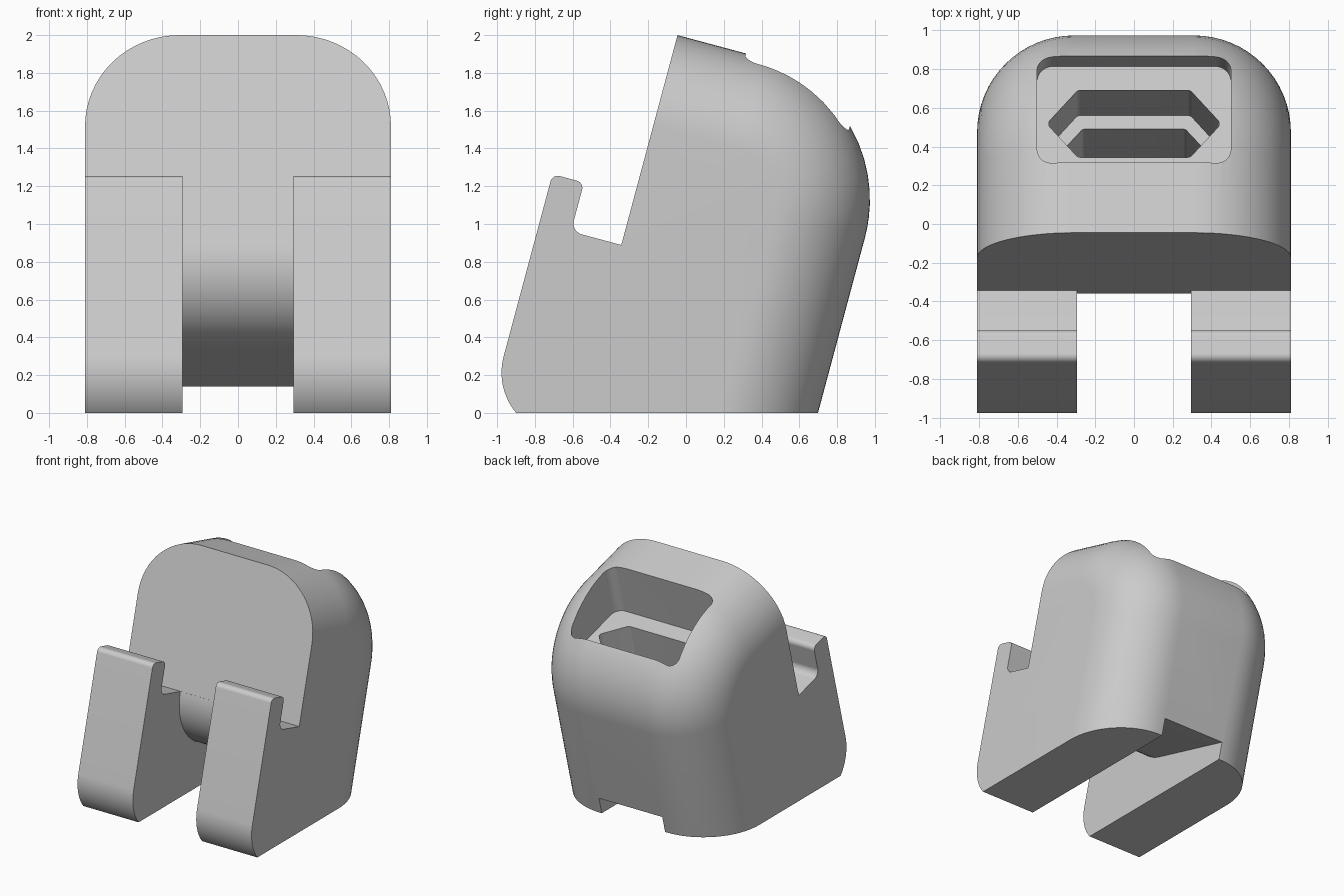
import bpy
import bmesh
import math
from mathutils import Vector

if "Cube" in bpy.data.objects:
    bpy.data.objects.remove(bpy.data.objects["Cube"], do_unlink=True)

TILT = math.radians(15)
S, C = math.sin(TILT), math.cos(TILT)
STEPS = 16

grey = bpy.data.materials.new("light_grey")
grey.use_nodes = True
colour = (0.6, 0.6, 0.6, 1)
grey.diffuse_color = colour
grey.node_tree.nodes["Principled BSDF"].inputs["Base Color"].default_value = colour


def place(x, u, v):
    """Leaning frame: u runs to the back, v runs up the stand."""
    return Vector((x, u * C + v * S, v * C - u * S))


def rounded(corners):
    """Closed outline from (a, b, radius) corners."""
    result = []
    for i, (a, b, r) in enumerate(corners):
        p = Vector((a, b))
        if r == 0:
            result.append(p)
            continue
        before = (Vector(corners[i - 1][:2]) - p).normalized()
        after = (Vector(corners[(i + 1) % len(corners)][:2]) - p).normalized()
        half = math.acos(max(-1, min(1, before.dot(after)))) / 2
        centre = p + (before + after).normalized() * (r / math.sin(half))
        start = p + before * (r / math.tan(half)) - centre
        end = p + after * (r / math.tan(half)) - centre
        for k in range(STEPS + 1):
            result.append(centre + start.lerp(end, k / STEPS).normalized() * r)
    return result


def loft(name, sections):
    """Skin equal-length rings and cap both ends."""
    bm = bmesh.new()
    rings = [[bm.verts.new(p) for p in ring] for ring in sections]
    for low, high in zip(rings, rings[1:]):
        for i in range(len(low)):
            bm.faces.new((low[i - 1], low[i], high[i], high[i - 1]))
    bm.faces.new(rings[0])
    bm.faces.new(rings[-1])
    bmesh.ops.recalc_face_normals(bm, faces=bm.faces)
    mesh = bpy.data.meshes.new(name)
    bm.to_mesh(mesh)
    bm.free()
    mesh.materials.append(grey)
    obj = bpy.data.objects.new(name, mesh)
    bpy.context.collection.objects.link(obj)
    return obj


def cut(body, cutter):
    cutter.hide_render = True
    mod = body.modifiers.new(cutter.name, "BOOLEAN")
    mod.operation = "DIFFERENCE"
    mod.solver = "EXACT"
    mod.object = cutter
    bpy.context.view_layer.objects.active = body
    bpy.ops.object.modifier_apply(modifier=mod.name)
    bpy.data.objects.remove(cutter, do_unlink=True)


def well(name, corners, bottom, top):
    """Cutter sunk along the lean, outlined in x and u."""
    outline = rounded(corners)
    return loft(name, [[place(x, u, v) for x, u in outline] for v in (bottom, top)])


def hexagon(end_x, mid_x, half_depth, r):
    mid = 0.139
    near, far = mid - half_depth, mid + half_depth
    return [(-end_x, near, r), (end_x, near, r), (mid_x, mid, r),
            (end_x, far, r), (-end_x, far, r), (-mid_x, mid, r)]


# Side outline, drawn in by d towards the outer sides to round the edges
FRONT, FOOT_END = -0.561, -0.869


def body_section(x, d):
    back = 0.675 - d
    corners = [
        (back, back * S / C, 0),
        (back, 1.92 - d, 0.78 - d),
        (FRONT, 1.92 - d, 0),
        (FRONT, 0.77, 0),
        (-0.837, 0.77, 0.06),
        (-0.837, 1.038, 0.04),
        (-1.01, 1.038, 0.04),
        (-1.01, -0.13, 0.335),
        (FOOT_END, FOOT_END * S / C, 0),
    ]
    return [place(x, u, v) for u, v in rounded(corners)]


# Body with both legs
right_half = []
for k in range(STEPS + 1):
    t = math.pi / 2 * k / STEPS
    right_half.append((0.31 + 0.5 * math.sin(t), 0.5 * (1 - math.cos(t))))
stations = [(-x, d) for x, d in reversed(right_half)] + right_half
body = loft("stand_body", [body_section(x, d) for x, d in stations])

# Slot between the legs
slot = rounded([(-1.5, -1, 0), (1.2, -1, 0), (1.2, 0.326, 0),
                (FRONT, 0.326, 0.443), (FRONT - 0.004, 1.3, 0), (-1.5, 1.3, 0)])
cut(body, loft("leg_slot", [[place(x, u, v) for u, v in slot] for x in (-0.295, 0.295)]))

# Pocket in the top with a stepped connector well
r = 0.08
cut(body, well("top_pocket", [(-0.5, -0.185, r), (0.5, -0.185, r),
                              (0.5, 0.445, r), (-0.5, 0.445, r)], 1.48, 2.3))
cut(body, well("connector_well", hexagon(0.29, 0.45, 0.179, 0.03), 0.98, 1.6))
cut(body, well("cable_well", hexagon(0.265, 0.36, 0.105, 0.02), 0.4, 1.1))

# Shading
bpy.ops.object.select_all(action="DESELECT")
body.select_set(True)
bpy.context.view_layer.objects.active = body
bpy.ops.object.shade_smooth_by_angle(angle=math.radians(25))
